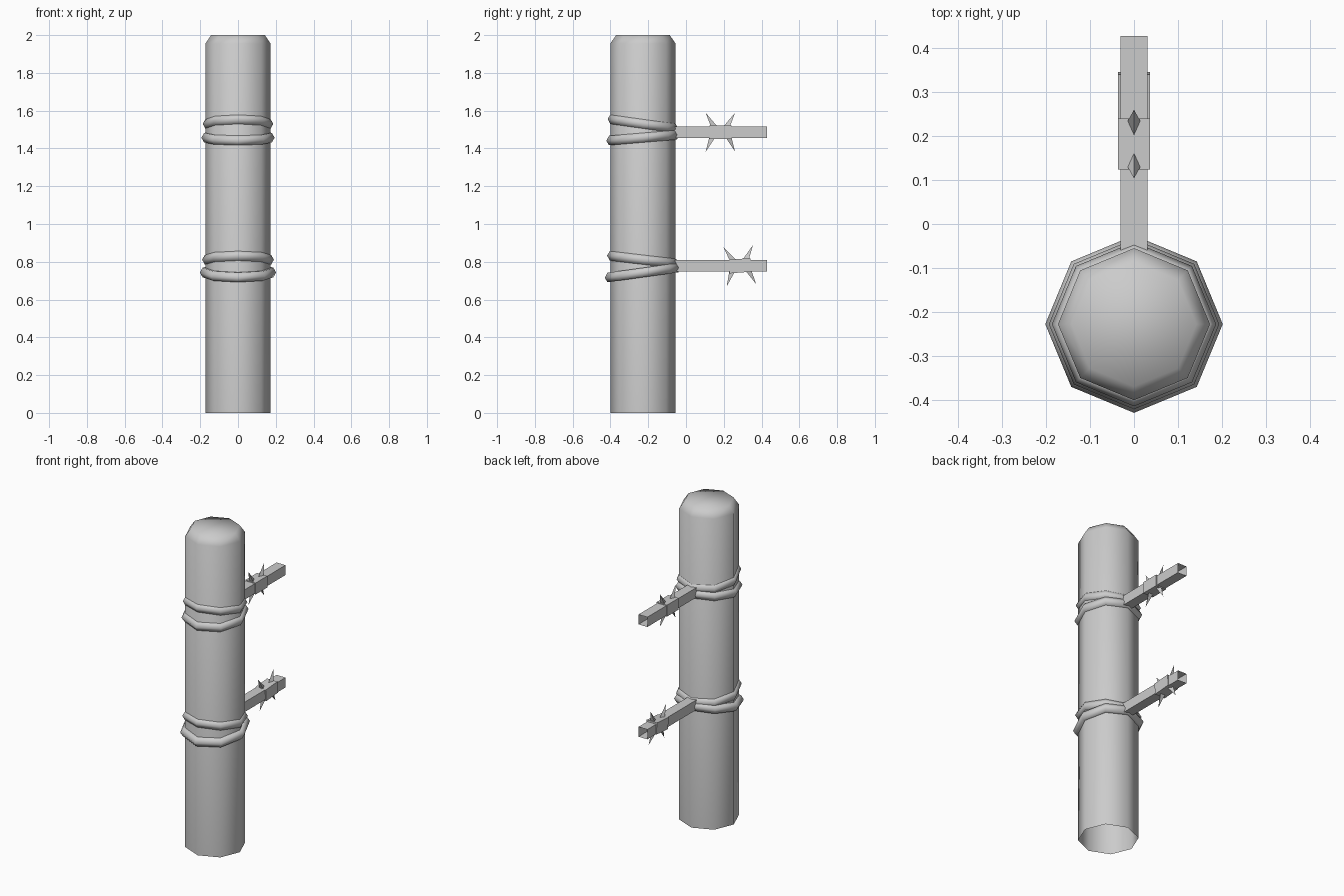
import bpy, bmesh
from math import sin, cos, tau, pi
from mathutils import Vector, Matrix

if "Cube" in bpy.data.objects:
    bpy.data.objects.remove(bpy.data.objects["Cube"])

POST_Y = -0.228


def finish(name, bm, angle=None):
    bmesh.ops.recalc_face_normals(bm, faces=bm.faces)
    me = bpy.data.meshes.new(name)
    bm.to_mesh(me)
    bm.free()
    ob = bpy.data.objects.new(name, me)
    bpy.context.collection.objects.link(ob)
    if angle is not None:
        bpy.ops.object.select_all(action='DESELECT')
        ob.select_set(True)
        bpy.context.view_layer.objects.active = ob
        bpy.ops.object.shade_smooth_by_angle(angle=angle)
    return ob


def bridge(bm, a, b):
    n = len(a)
    for i in range(n):
        bm.faces.new((a[i], a[(i + 1) % n], b[(i + 1) % n], b[i]))


# Eight-sided post with chamfered top, open underneath
def post():
    bm = bmesh.new()
    rings = []
    for r, z in [(0.173, 0), (0.173, 1.955), (0.142, 2.0)]:
        rings.append([bm.verts.new((r * cos(i * tau / 8), POST_Y + r * sin(i * tau / 8), z))
                      for i in range(8)])
    for a, b in zip(rings, rings[1:]):
        bridge(bm, a, b)
    bm.faces.new(rings[-1])
    finish("post", bm, pi / 3)


# Tilted wire loop wrapped round the post
def wire_loop(name, outer, z_front, z_back, tube=0.029):
    bm = bmesh.new()
    mid, slope = (z_front + z_back) / 2, (z_back - z_front) / 0.36
    rings = []
    for i in range(8):
        a = i * tau / 8
        ring = []
        for j in range(6):
            t = j * tau / 6
            r = outer - tube + tube * cos(t)
            y = r * sin(a)
            ring.append(bm.verts.new((r * cos(a), POST_Y + y, mid + slope * y + tube * sin(t))))
        rings.append(ring)
    for i in range(8):
        bridge(bm, rings[i], rings[(i + 1) % 8])
    finish(name, bm, pi / 2)


# Square tube running along y
def square_tube(name, half, y0, y1, z, capped, tilt=0):
    bm = bmesh.new()
    length = (y1 - y0) / 2
    ends = [[bm.verts.new((sx * half, y, sz * half))
             for sx, sz in [(-1, -1), (1, -1), (1, 1), (-1, 1)]] for y in (-length, length)]
    bridge(bm, *ends)
    if capped:
        for e in ends:
            bm.faces.new(e)
    bm.transform(Matrix.Translation((0, (y0 + y1) / 2, z)) @ Matrix.Rotation(tilt, 4, 'X'))
    finish(name, bm)


# Sleeve with four splayed spikes
def barb(name, y, z, tilt):
    square_tube(name + "_sleeve", 0.036, y - 0.058, y + 0.058, z, True, tilt)
    bm = bmesh.new()
    for sy in (-1, 1):
        for sz in (-1, 1):
            base, tip = Vector((0, sy * 0.036, sz * 0.022)), Vector((0, sy * 0.078, sz * 0.103))
            d = tip - base
            m = Matrix.Translation((base + tip) / 2) @ d.to_track_quat('Z', 'Y').to_matrix().to_4x4()
            bmesh.ops.create_cone(bm, cap_ends=True, segments=3, radius1=0.021, radius2=0,
                                  depth=d.length, matrix=m)
    bm.transform(Matrix.Translation((0, y, z)) @ Matrix.Rotation(tilt, 4, 'X'))
    finish(name + "_spikes", bm)


post()
wire_loop("upper_loop_a", 0.187, 1.555, 1.505)
wire_loop("upper_loop_b", 0.194, 1.442, 1.472)
wire_loop("lower_loop_a", 0.190, 0.832, 0.790)
wire_loop("lower_loop_b", 0.202, 0.718, 0.768)
for name, z, y, tilt in [("upper", 1.486, 0.182, 0), ("lower", 0.779, 0.285, 0.08)]:
    square_tube(name + "_wire", 0.031, -0.08, 0.428, z, False)
    barb(name + "_barb", y, z, tilt)
